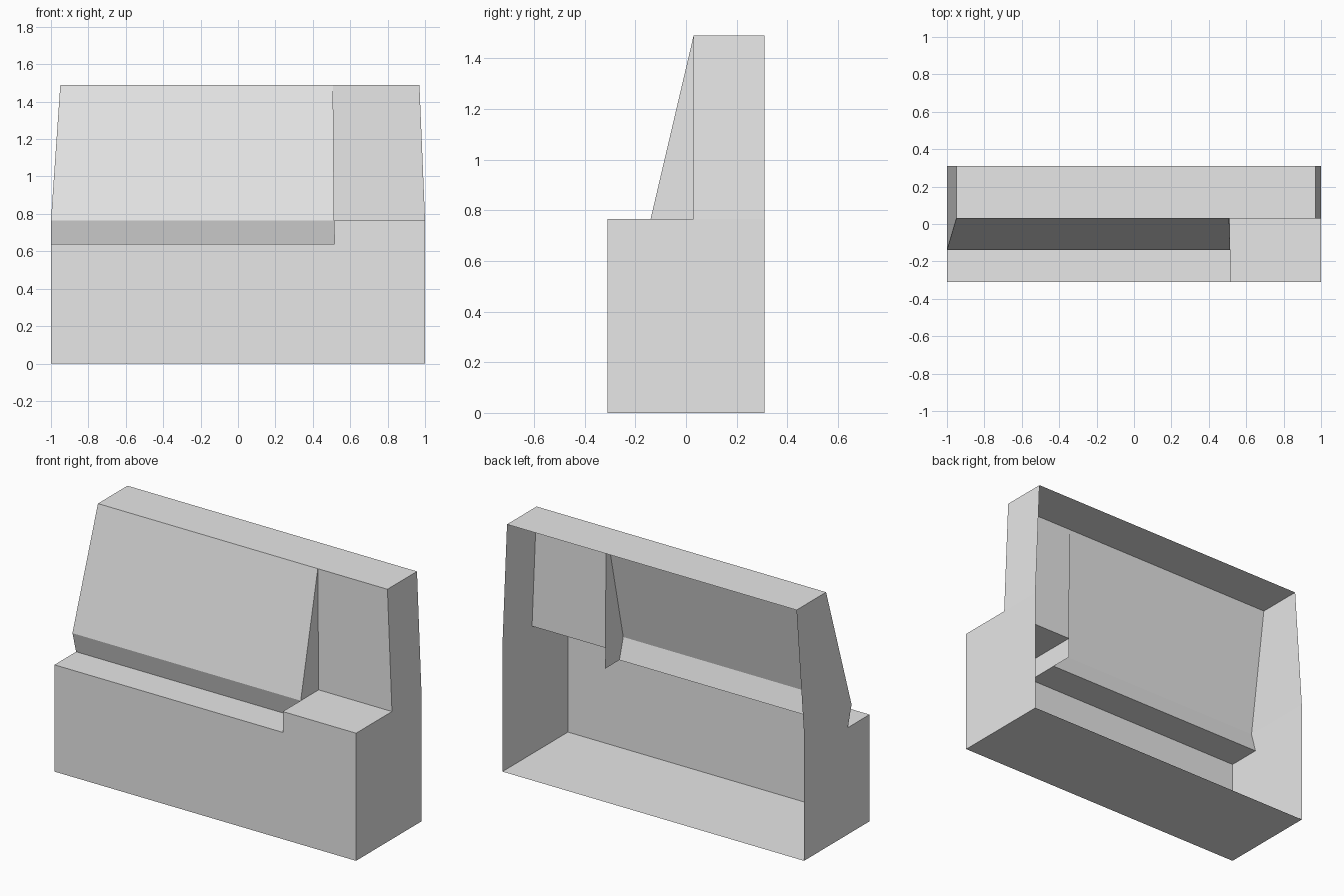
import bpy
import bmesh

cube = bpy.data.objects.get("Cube")
if cube:
    bpy.data.objects.remove(cube, do_unlink=True)

# Key depths and heights
FRONT, BACK, WALL, LIP, RECESS = -0.31, 0.31, 0.03, -0.14, -0.105
LEDGE, SHOULDER, TOP = 0.64, 0.765, 1.49

grey = bpy.data.materials.new("light_grey")
grey.use_nodes = True
grey.diffuse_color = (0.8, 0.8, 0.8, 1)
grey.node_tree.nodes["Principled BSDF"].inputs["Base Color"].default_value = (0.8, 0.8, 0.8, 1)


# End planes: upright below the shoulder, leaning inward above it
def lean(z):
    return max(0, z - SHOULDER) / (TOP - SHOULDER)


def right_end(z):
    return -1 + 0.05 * lean(z)


def left_end(z):
    return 1 - 0.03 * lean(z)


def divider(z):
    return 0.515 - 0.008 * (z - LEDGE)


bm = bmesh.new()


def add_face(points):
    bm.faces.new([bm.verts.new(p) for p in points])


def sweep(profile, start, end):
    """Run a depth/height profile between two end planes."""
    for (y0, z0), (y1, z1) in zip(profile, profile[1:]):
        add_face([(start(z0), y0, z0), (end(z0), y0, z0),
                  (end(z1), y1, z1), (start(z1), y1, z1)])


def cap(outline, plane, flip=False):
    """Flat panel in an end plane."""
    points = [(plane(z), y, z) for y, z in outline]
    add_face(points[::-1] if flip else points)


# Floor and lower front, full width
sweep([(BACK, 0), (FRONT, 0), (FRONT, LEDGE)], right_end, left_end)

# Wide section: ledge, undercut, sloping front, top
sweep([(FRONT, LEDGE), (RECESS, LEDGE), (LIP, SHOULDER), (WALL, TOP), (BACK, TOP)],
      right_end, divider)

# Narrow section: raised ledge, upright wall, top
sweep([(FRONT, LEDGE), (FRONT, SHOULDER), (WALL, SHOULDER), (WALL, TOP), (BACK, TOP)],
      divider, left_end)

# Side panels
cap([(FRONT, 0), (BACK, 0), (BACK, SHOULDER), (FRONT, SHOULDER)], left_end)
cap([(WALL, SHOULDER), (BACK, SHOULDER), (BACK, TOP), (WALL, TOP)], left_end)
cap([(FRONT, 0), (BACK, 0), (BACK, SHOULDER), (LIP, SHOULDER), (RECESS, LEDGE),
     (FRONT, LEDGE)], right_end, True)
cap([(LIP, SHOULDER), (BACK, SHOULDER), (BACK, TOP), (WALL, TOP)], right_end, True)

# Divider: side of the sloping front, and the small step between ledges
cap([(RECESS, LEDGE), (WALL, LEDGE), (WALL, TOP), (LIP, SHOULDER)], divider)
cap([(FRONT, LEDGE), (RECESS, LEDGE), (LIP, SHOULDER), (FRONT, SHOULDER)], divider, True)

bmesh.ops.remove_doubles(bm, verts=bm.verts, dist=0.0005)
mesh = bpy.data.meshes.new("open_back_shell")
bm.to_mesh(mesh)
bm.free()
mesh.materials.append(grey)
shell = bpy.data.objects.new("open_back_shell", mesh)
bpy.context.collection.objects.link(shell)
